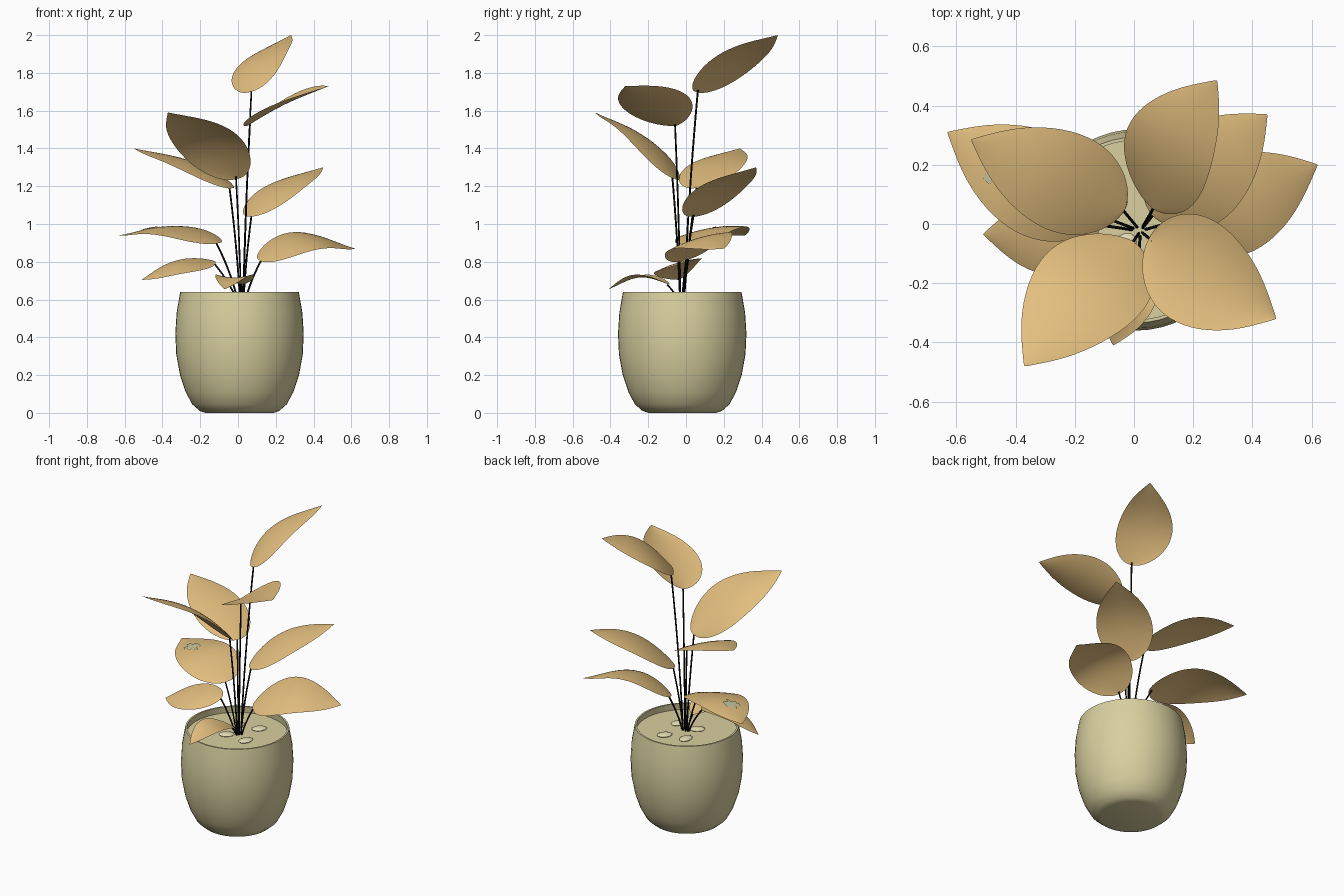
import bpy, bmesh, math
from mathutils import Vector, Matrix

cube = bpy.data.objects.get("Cube")
if cube:
    bpy.data.objects.remove(cube, do_unlink=True)


def material(name, rgb):
    m = bpy.data.materials.new(name)
    m.use_nodes = True
    m.diffuse_color = (*rgb, 1)
    m.node_tree.nodes["Principled BSDF"].inputs["Base Color"].default_value = (*rgb, 1)
    return m


LEAF = material("tan leaf", (0.77, 0.52, 0.21))
POT = material("pale clay", (0.69, 0.63, 0.35))
STEM = material("black stem", (0.005, 0.005, 0.005))
STONE = material("cream stone", (0.76, 0.70, 0.44))
SPOT = material("grey green spot", (0.58, 0.57, 0.34))
CENTRE = Vector((0.008, -0.02, 0))


def add_object(name, bm, *mats):
    mesh = bpy.data.meshes.new(name)
    bm.to_mesh(mesh)
    bm.free()
    for m in mats:
        mesh.materials.append(m)
    ob = bpy.data.objects.new(name, mesh)
    bpy.context.collection.objects.link(ob)
    bpy.ops.object.select_all(action="DESELECT")
    ob.select_set(True)
    bpy.context.view_layer.objects.active = ob
    bpy.ops.object.shade_smooth_by_angle(angle=math.radians(40))
    return ob


def lathe(name, profile, mat, steps=48):
    bm = bmesh.new()
    verts = [bm.verts.new((r, 0, z)) for r, z in profile]
    edges = [bm.edges.new(pair) for pair in zip(verts, verts[1:])]
    bmesh.ops.spin(bm, geom=verts + edges, cent=(0, 0, 0), axis=(0, 0, 1),
                   angle=math.tau, steps=steps)
    bmesh.ops.remove_doubles(bm, verts=bm.verts, dist=0.0005)
    bmesh.ops.recalc_face_normals(bm, faces=bm.faces)
    add_object(name, bm, mat).location = CENTRE


# Pot with a rounded foot and a thin rim, filled with soil
lathe("pot", [(0, 0), (0.18, 0), (0.21, 0.01), (0.25, 0.045), (0.285, 0.11),
              (0.315, 0.2), (0.335, 0.31), (0.34, 0.42), (0.333, 0.53),
              (0.314, 0.64), (0.303, 0.64), (0.308, 0.58), (0, 0.58)], POT)
lathe("soil", [(0.307, 0.58), (0.307, 0.598), (0, 0.6)], POT)

# Flat stones on the soil
STONES = [(-0.035, -0.07), (0.08, 0.11), (0.11, -0.075), (-0.055, 0.08)]
for i, (x, y) in enumerate(STONES):
    bm = bmesh.new()
    bmesh.ops.create_uvsphere(bm, u_segments=12, v_segments=8, radius=1)
    bmesh.ops.scale(bm, vec=(0.048, 0.034, 0.012), verts=bm.verts)
    bmesh.ops.rotate(bm, matrix=Matrix.Rotation(0.6 + i * 0.3, 3, "Z"), verts=bm.verts)
    add_object(f"stone_{i + 1}", bm, STONE).location = (x, y, 0.603)


def leaf(name, base, tip, width, bulge, roll, sway, cup, spot, rows=30, cols=9):
    """Pointed oval sheet arched along its midrib."""
    base, tip = Vector(base), Vector(tip)
    d = tip - base
    side = d.cross(Vector((0, 0, 1))).normalized()
    up = side.cross(d).normalized()
    a = math.radians(roll)
    side, up = side * math.cos(a) + up * math.sin(a), up * math.cos(a) - side * math.sin(a)
    bm = bmesh.new()
    grid = []
    for i in range(rows + 1):
        t = (1 - math.cos(math.pi * i / rows)) / 2
        half = width / 2 * max(0, math.sin(math.pi * t ** 0.75)) ** 0.7
        half *= 1 - 0.5 * t ** 10
        wave = math.sin(math.pi * t)
        mid = base + d * t + side * sway * wave + up * bulge * wave * (1 - 0.4 * t ** 4)
        grid.append([bm.verts.new(mid + side * half * s + up * cup * half * s * s)
                     for s in (j / cols for j in range(-cols, cols + 1))])
    for r0, r1 in zip(grid, grid[1:]):
        for j in range(2 * cols):
            bm.faces.new((r0[j], r0[j + 1], r1[j + 1], r1[j]))
    bmesh.ops.remove_doubles(bm, verts=bm.verts, dist=0.0005)
    if spot:
        # Thin pale patch lying on the upper side
        near = [f for f in bm.faces
                if (f.calc_center_median().xy - Vector(spot)).length < 0.048]
        copy = bmesh.ops.duplicate(bm, geom=near)["geom"]
        bmesh.ops.translate(bm, vec=up * 0.005,
                            verts=[g for g in copy if isinstance(g, bmesh.types.BMVert)])
        for g in copy:
            if isinstance(g, bmesh.types.BMFace):
                g.material_index = 1
    add_object(name, bm, LEAF, SPOT)


def stem(name, end):
    """Thin tube that rises steeply, then leans out to the leaf."""
    end = Vector(end)
    start = Vector((0.018, -0.02, 0.585)) + Vector((end.x, end.y, 0)) * 0.15
    mid = start + (end - start) * 0.5
    mid.xy = start.xy + (end - start).xy * 0.3
    curve = bpy.data.curves.new(name, "CURVE")
    curve.dimensions = "3D"
    curve.bevel_depth = 0.005
    curve.bevel_resolution = 1
    curve.use_fill_caps = True
    sp = curve.splines.new("POLY")
    sp.points.add(10)
    for i, p in enumerate(sp.points):
        t = i / 10
        p.co = (*(start * (1 - t) ** 2 + mid * 2 * t * (1 - t) + end * t * t), 1)
    curve.materials.append(STEM)
    bpy.context.collection.objects.link(bpy.data.objects.new(name, curve))


# Leaves: name, base, tip, width, arch, roll, sideways sway, cupping
LEAVES = [
    ("top", (0.065, 0.05, 1.70), (0.28, 0.485, 2.0), 0.33, 0.05, 15, -0.035, -0.1),
    ("upper_front", (0.05, -0.05, 1.52), (0.48, -0.32, 1.73), 0.37, 0.015, -14, 0, 0.15),
    ("middle_front", (0.0, -0.06, 1.24), (-0.37, -0.48, 1.59), 0.385, 0.065, -15, 0, -0.12),
    ("middle_side", (-0.03, 0.05, 1.19), (-0.55, 0.285, 1.40), 0.34, 0.04, 2, 0, -0.1),
    ("middle_back", (0.06, 0.03, 1.04), (0.45, 0.37, 1.30), 0.34, 0.045, 0, 0, -0.1),
    ("lower_side", (-0.10, 0.02, 0.90), (-0.63, 0.31, 0.94), 0.36, 0.065, 7, 0, -0.1),
    ("lower_back", (0.11, 0.0, 0.81), (0.62, 0.2, 0.87), 0.36, 0.095, -15, 0, -0.1),
    ("low_side", (-0.12, 0.0, 0.80), (-0.51, -0.035, 0.705), 0.26, 0.04, 16, -0.025, -0.1),
    ("low_front", (0.02, -0.09, 0.68), (-0.07, -0.41, 0.655), 0.2, 0.05, 0, 0, 0.15),
]
for name, base, tip, *shape in LEAVES:
    spot = (-0.46, 0.18) if name == "lower_side" else None
    leaf(name + "_leaf", base, tip, *shape, spot)
    stem(name + "_stem", Vector(base) + (Vector(tip) - Vector(base)) * 0.03)
